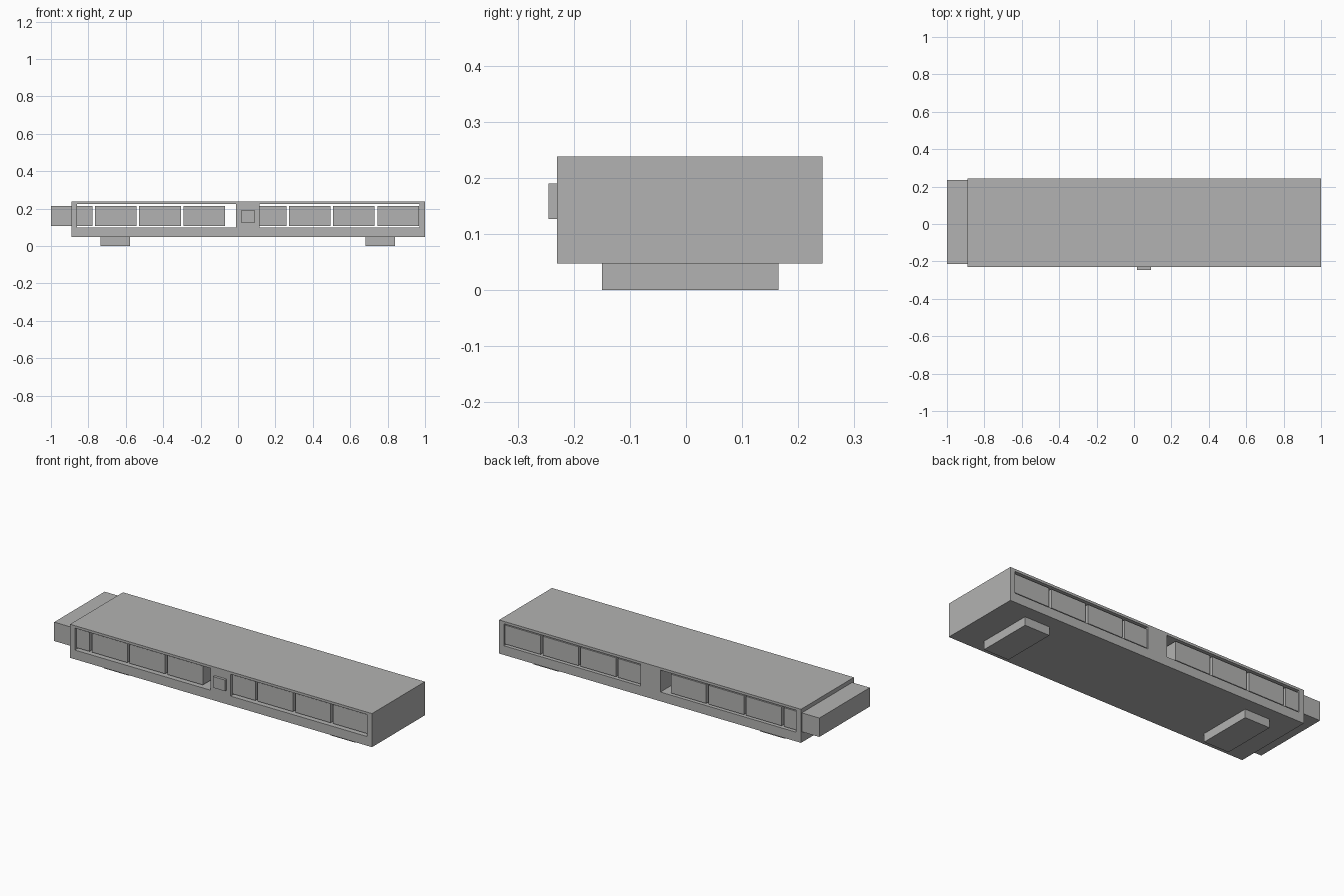
import bpy

cube = bpy.data.objects.get("Cube")
if cube:
    bpy.data.objects.remove(cube, do_unlink=True)

# One plain grey for every part
grey = bpy.data.materials.new("plain grey")
grey.use_nodes = True
colour = (0.45, 0.45, 0.445, 1)
grey.diffuse_color = colour
grey.node_tree.nodes["Principled BSDF"].inputs["Base Color"].default_value = colour


def box(name, x, y, z):
    """Box between the given (low, high) limits on each axis."""
    bpy.ops.mesh.primitive_cube_add(size=1, location=[sum(r) / 2 for r in (x, y, z)])
    ob = bpy.context.object
    ob.name = name
    ob.scale = [r[1] - r[0] for r in (x, y, z)]
    bpy.ops.object.transform_apply(location=False, rotation=False, scale=True)
    ob.data.materials.append(grey)
    return ob


# Casing with two long slots cut through from front to back
casing = box("casing", (-0.89, 1.0), (-0.23, 0.243), (0.048, 0.238))
slots = [(-0.86, -0.01), (0.115, 0.97)]
for x in slots:
    cutter = box("slot_cutter", x, (-0.5, 0.5), (0.1, 0.224))
    cutter.hide_render = True
    cut = casing.modifiers.new("slot", "BOOLEAN")
    cut.operation = "DIFFERENCE"
    cut.solver = "EXACT"
    cut.object = cutter
    bpy.context.view_layer.objects.active = casing
    bpy.ops.object.modifier_apply(modifier=cut.name)
    bpy.data.objects.remove(cutter, do_unlink=True)

# Two rows of four blocks; the first row is slid out past the open end
pitch, width = 0.236, 0.222
for row, start in (("outer", -1.0), ("inner", 0.037)):
    for i in range(4):
        x = start + i * pitch
        box(f"{row}_block_{i + 1}", (x, x + width), (-0.215, 0.236), (0.108, 0.215))

# Push button on the middle post
box("button", (0.015, 0.09), (-0.245, -0.228), (0.127, 0.19))

# Feet
for side, x in (("right", -0.735), ("left", 0.683)):
    box(f"{side}_foot", (x, x + 0.157), (-0.15, 0.165), (0, 0.05))
